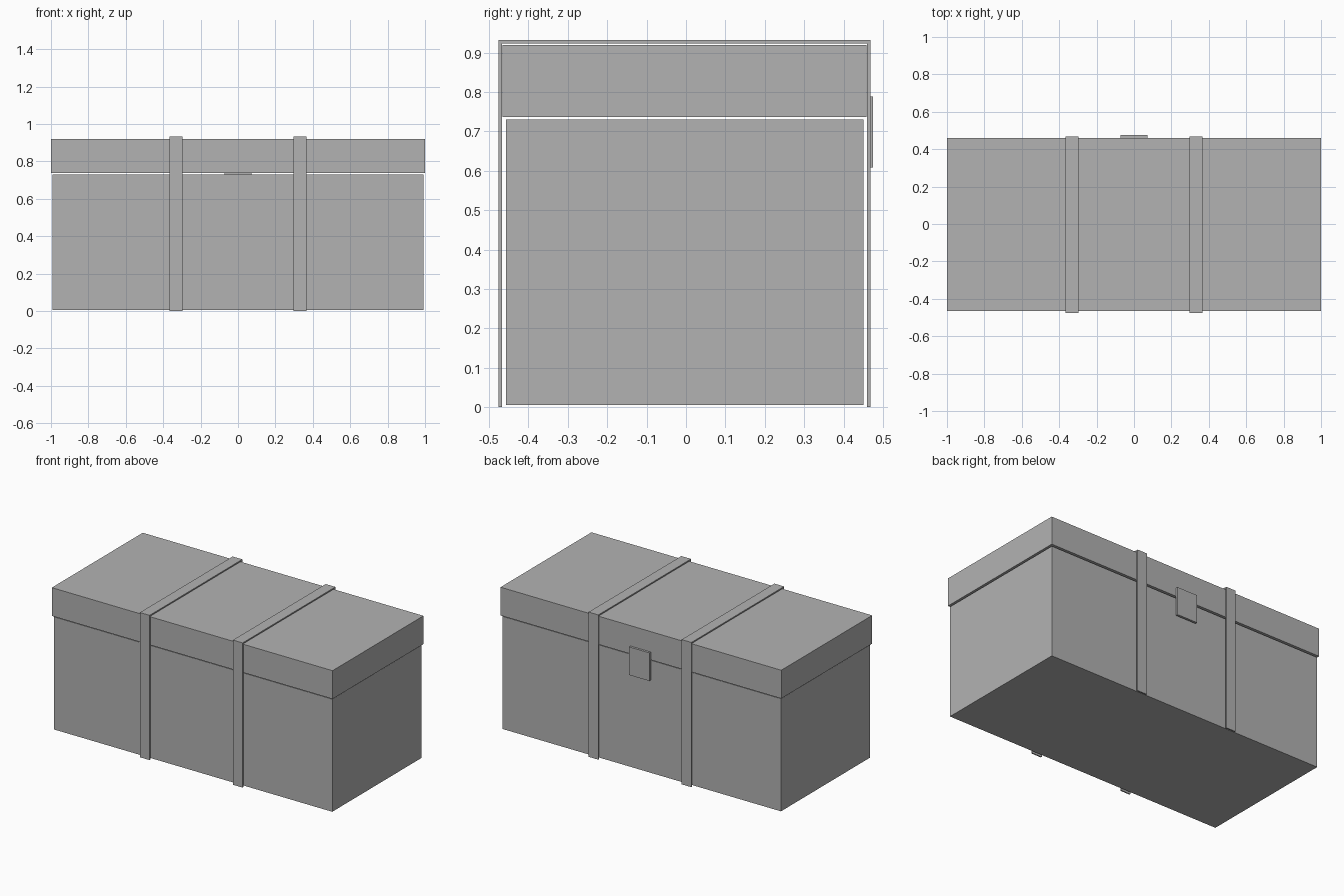
import bpy
import bmesh

cube = bpy.data.objects.get("Cube")
if cube:
    bpy.data.objects.remove(cube, do_unlink=True)

grey = bpy.data.materials.new("plain grey")
grey.use_nodes = True
colour = (0.448, 0.448, 0.448, 1)
grey.diffuse_color = colour
grey.node_tree.nodes["Principled BSDF"].inputs["Base Color"].default_value = colour

MID_Y = -0.0037  # depth centre of the chest, offset by the latch


def finish(name, bm):
    bmesh.ops.recalc_face_normals(bm, faces=bm.faces)
    mesh = bpy.data.meshes.new(name)
    bm.to_mesh(mesh)
    bm.free()
    mesh.materials.append(grey)
    obj = bpy.data.objects.new(name, mesh)
    bpy.context.collection.objects.link(obj)
    return obj


def box(name, x, y, z):
    """Box from (min, max) pairs along each axis."""
    bm = bmesh.new()
    bmesh.ops.create_cube(bm, size=1)
    for v in bm.verts:
        v.co = [r[0] if c < 0 else r[1] for c, r in zip(v.co, (x, y, z))]
    return finish(name, bm)


def strap(name, x0, x1):
    """Arch-shaped band over the front, top and back, open underneath."""
    outer, inner, top, under = 0.472, 0.464, 0.932, 0.924
    profile = [(-outer, 0), (-outer, top), (outer, top), (outer, 0),
               (inner, 0), (inner, under), (-inner, under), (-inner, 0)]
    bm = bmesh.new()
    face = bm.faces.new([bm.verts.new((x0, MID_Y + y, z)) for y, z in profile])
    side = bmesh.ops.extrude_face_region(bm, geom=[face], use_keep_orig=True)
    moved = [g for g in side["geom"] if isinstance(g, bmesh.types.BMVert)]
    bmesh.ops.translate(bm, verts=moved, vec=(x1 - x0, 0, 0))
    return finish(name, bm)


# Chest body and slightly wider lid, with a thin seam between them
box("chest_body", (-0.992, 0.992), (MID_Y - 0.454, MID_Y + 0.454), (0.005, 0.730))
box("chest_lid", (-1, 1), (MID_Y - 0.4625, MID_Y + 0.4625), (0.737, 0.919))

# Two straps
for name, side in (("right_strap", -1), ("left_strap", 1)):
    strap(name, *sorted((side * 0.297, side * 0.366)))

# Latch plate across the seam on the back
box("latch_plate", (-0.0725, 0.0725), (0.461, 0.4755), (0.608, 0.789))
